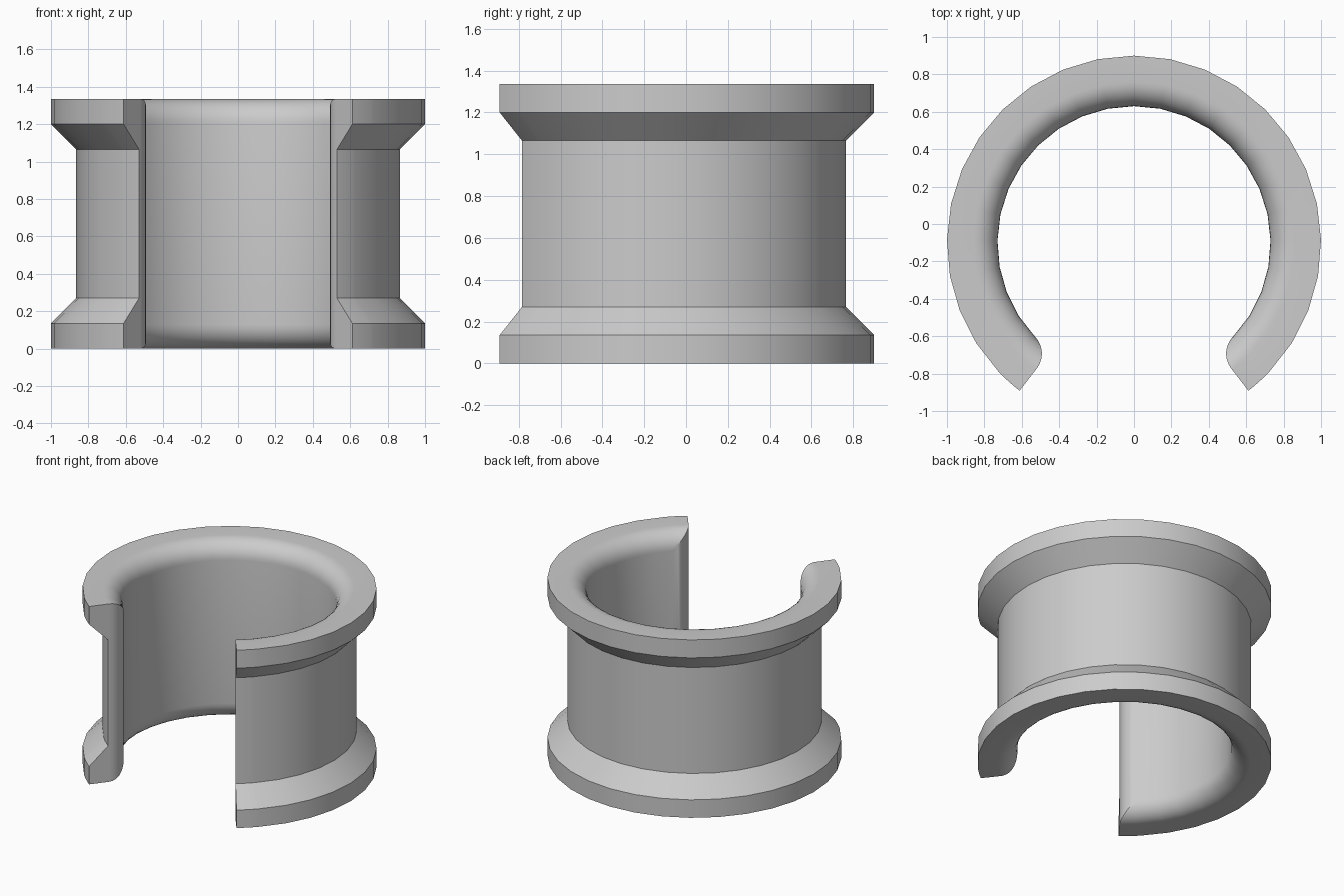
import bpy, bmesh
from math import sin, cos, asin, acos, sqrt, radians, pi

cube = bpy.data.objects.get("Cube")
if cube:
    bpy.data.objects.remove(cube, do_unlink=True)

HEIGHT, BORE, WALL, RIM, FILLET = 1.335, 0.73, 0.865, 1.0, 0.13
CENTRE_Y = -0.1
HALF_ARC = radians(142.3)      # sweep to each side of the back
MID = BORE + FILLET            # radius where the fillet meets the flat top
TIP = asin(FILLET / MID)       # angle taken up by the rounded tip
STEPS, TIP_STEPS, ROUND_STEPS = 24, 10, 8


def inner_radius(angle):
    """Bore radius, growing near the two open ends to round their tips."""
    d = HALF_ARC - abs(angle)
    if d >= TIP:
        return BORE
    along = MID * cos(TIP - d)
    return along - sqrt(max(0, along ** 2 - MID ** 2 + FILLET ** 2))


def section(angle):
    """Closed radius/height outline of the collar at one angle."""
    start = acos(min(1, (MID - inner_radius(angle)) / FILLET))
    lip = []
    for i in range(ROUND_STEPS + 1):
        a = start + (pi / 2 - start) * i / ROUND_STEPS
        lip.append((MID - FILLET * cos(a), FILLET * (1 - sin(a))))
    # lower half: rounded bore edge, rim, chamfer down to the wall
    half = lip + [(RIM, 0), (RIM, 0.135), (WALL, 0.27)]
    return half + [(r, HEIGHT - z) for r, z in reversed(half)]


# Angles: even round the body, finer around the rounded tips
body = HALF_ARC - TIP
tip = [body + TIP * sin(pi / 2 * i / TIP_STEPS) for i in range(1, TIP_STEPS + 1)]
angles = [-a for a in reversed(tip)]
angles += [-body + 2 * body * i / STEPS for i in range(STEPS + 1)]
angles += tip

# Sweep the section into the open collar
bm = bmesh.new()
rings = [[bm.verts.new((r * sin(a), CENTRE_Y + r * cos(a), z))
          for r, z in section(a)] for a in angles]
for p, q in zip(rings, rings[1:]):
    for i in range(len(p)):
        j = (i + 1) % len(p)
        bm.faces.new((p[i], p[j], q[j], q[i]))
bm.faces.new(rings[0])
bm.faces.new(list(reversed(rings[-1])))
bmesh.ops.recalc_face_normals(bm, faces=bm.faces)

mesh = bpy.data.meshes.new("open_collar")
bm.to_mesh(mesh)
bm.free()
collar = bpy.data.objects.new("open_collar", mesh)
bpy.context.collection.objects.link(collar)

# Plain grey finish
grey = bpy.data.materials.new("plain_grey")
grey.use_nodes = True
grey.diffuse_color = (0.6, 0.6, 0.6, 1)
grey.node_tree.nodes["Principled BSDF"].inputs["Base Color"].default_value = (0.6, 0.6, 0.6, 1)
mesh.materials.append(grey)

bpy.ops.object.select_all(action='DESELECT')
collar.select_set(True)
bpy.context.view_layer.objects.active = collar
bpy.ops.object.shade_smooth_by_angle(angle=radians(30))
